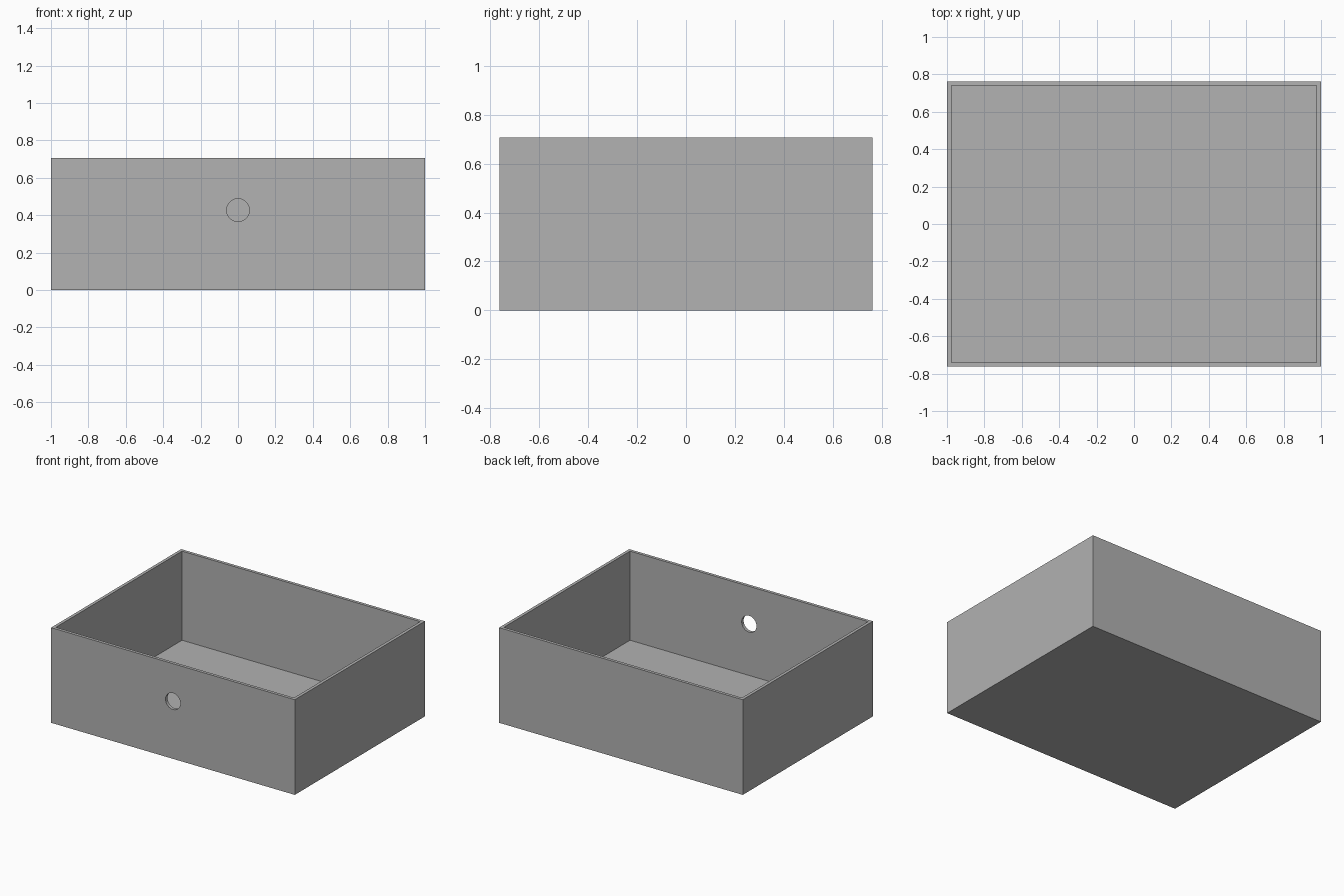
import bpy
import bmesh
from mathutils import Matrix, Vector

if "Cube" in bpy.data.objects:
    bpy.data.objects.remove(bpy.data.objects["Cube"], do_unlink=True)

WIDTH, DEPTH, HEIGHT = 2.0, 1.525, 0.706
WALL, FLOOR = 0.023, 0.045
HOLE_RADIUS, HOLE_Z = 0.061, 0.427

grey = bpy.data.materials.new("plain_grey")
grey.use_nodes = True
colour = (0.445, 0.445, 0.445, 1)
grey.diffuse_color = colour
grey.node_tree.nodes["Principled BSDF"].inputs["Base Color"].default_value = colour


def add_object(name, bm):
    mesh = bpy.data.meshes.new(name)
    bm.to_mesh(mesh)
    bm.free()
    mesh.materials.append(grey)
    obj = bpy.data.objects.new(name, mesh)
    bpy.context.collection.objects.link(obj)
    return obj


# Open tray: a block whose top is inset to the rim and pushed down to the floor
bm = bmesh.new()
bmesh.ops.create_cube(bm, size=1, matrix=Matrix.Translation((0, 0, HEIGHT / 2))
                      @ Matrix.Diagonal((WIDTH, DEPTH, HEIGHT, 1)))
top = max(bm.faces, key=lambda f: f.calc_center_median().z)
bmesh.ops.inset_region(bm, faces=[top], thickness=WALL, use_even_offset=True)
well = bmesh.ops.extrude_discrete_faces(bm, faces=[top])["faces"][0]
bmesh.ops.translate(bm, verts=well.verts, vec=Vector((0, 0, FLOOR - HEIGHT)))
bmesh.ops.recalc_face_normals(bm, faces=bm.faces)
tray = add_object("tray", bm)

# Round finger hole through the front wall
bm = bmesh.new()
bmesh.ops.create_cone(bm, cap_ends=True, segments=48, radius1=HOLE_RADIUS,
                      radius2=HOLE_RADIUS, depth=WALL * 6,
                      matrix=Matrix.Translation((0, -DEPTH / 2, HOLE_Z))
                      @ Matrix.Rotation(1.5707963, 4, "X"))
cutter = add_object("finger_hole_cutter", bm)
cutter.hide_render = True
cutter.display_type = "WIRE"

cut = tray.modifiers.new("finger_hole", "BOOLEAN")
cut.operation = "DIFFERENCE"
cut.solver = "EXACT"
cut.object = cutter

# Apply the cut, remove the cutter, and smooth only the round hole
bpy.ops.object.select_all(action="DESELECT")
tray.select_set(True)
bpy.context.view_layer.objects.active = tray
bpy.ops.object.modifier_apply(modifier=cut.name)
bpy.data.objects.remove(cutter, do_unlink=True)
bpy.ops.object.shade_smooth_by_angle()
